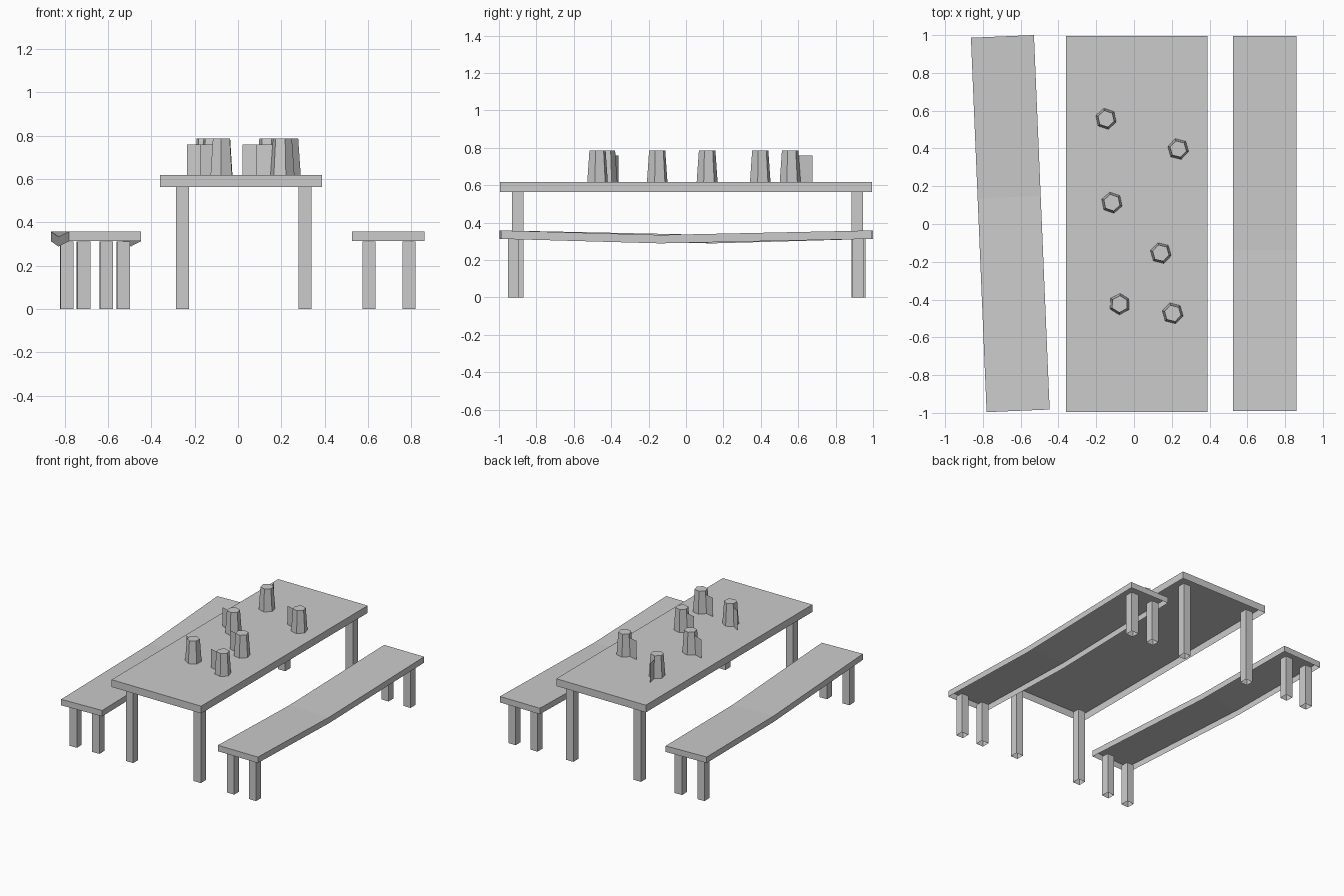
import bpy, bmesh, math
from mathutils import Matrix, Vector

cube = bpy.data.objects.get("Cube")
if cube:
    bpy.data.objects.remove(cube, do_unlink=True)

grey = bpy.data.materials.new("plain grey")
grey.use_nodes = True
colour = (0.6, 0.6, 0.6, 1)
grey.diffuse_color = colour
grey.node_tree.nodes["Principled BSDF"].inputs["Base Color"].default_value = colour


def finish(bm, name, place=Matrix()):
    mesh = bpy.data.meshes.new(name)
    bm.to_mesh(mesh)
    bm.free()
    mesh.materials.append(grey)
    ob = bpy.data.objects.new(name, mesh)
    ob.matrix_world = place
    bpy.context.collection.objects.link(ob)


def open_faces(bm, test):
    # Remove the faces whose normal passes the test
    bm.normal_update()
    gone = [f for f in bm.faces if test(f.normal.z)]
    bmesh.ops.delete(bm, geom=gone, context="FACES")


def is_bottom(z):
    return z < -0.9


def is_cap(z):
    return abs(z) > 0.9


def box(name, low, high, test, place=Matrix()):
    low, high = Vector(low), Vector(high)
    bm = bmesh.new()
    bmesh.ops.create_cube(bm, size=1)
    bmesh.ops.scale(bm, vec=high - low, verts=bm.verts)
    bmesh.ops.translate(bm, vec=(low + high) / 2, verts=bm.verts)
    open_faces(bm, test)
    finish(bm, name, place)


# Legs are square tubes, open at both ends
def legs(name, xs, ys, height, place=Matrix()):
    half = 0.03
    for x in xs:
        for y in ys:
            box(name, (x - half, y - half, 0), (x + half, y + half, height), is_cap, place)


# Table, open underneath
box("table_top", (-0.36, -0.994, 0.563), (0.388, 0.994, 0.618), is_bottom)
legs("table_leg", (-0.255, 0.31), (-0.9, 0.915), 0.563)


# Benches with a sagging seat, open underneath
def bench(name, x, angle):
    place = Matrix.Translation((x, 0.002, 0)) @ Matrix.Rotation(math.radians(angle), 4, "Z")
    bm = bmesh.new()
    profile = [(-0.992, 0.313), (-0.14, 0.289), (0.992, 0.313),
               (0.992, 0.358), (-0.14, 0.334), (-0.992, 0.358)]
    side = bm.faces.new([bm.verts.new((-0.167, y, z)) for y, z in profile])
    grown = bmesh.ops.extrude_face_region(bm, geom=[side], use_keep_orig=True)["geom"]
    bmesh.ops.translate(bm, vec=(0.334, 0, 0),
                        verts=[g for g in grown if isinstance(g, bmesh.types.BMVert)])
    bmesh.ops.recalc_face_normals(bm, faces=bm.faces)
    open_faces(bm, is_bottom)
    finish(bm, name + "_seat", place)
    legs(name + "_leg", (-0.087, 0.096), (-0.924, 0.918), 0.312, place)


bench("left_bench", 0.692, 0)
bench("right_bench", -0.655, 182.4)


# Six-sided mugs, each with a thin flat handle
def mug(x, y, dx, dy):
    bm = bmesh.new()
    bmesh.ops.create_cone(bm, cap_ends=True, segments=6, radius1=0.057,
                          radius2=0.045, depth=0.168)
    open_faces(bm, is_bottom)
    turn = math.atan2(dy, dx) - math.pi / 2
    finish(bm, "mug", Matrix.Translation((x, y, 0.702)) @ Matrix.Rotation(turn, 4, "Z"))
    bm = bmesh.new()
    corners = [(0.38, 0.618), (1, 0.618), (1, 0.76), (0.38, 0.76)]
    bm.faces.new([bm.verts.new((dx * t, dy * t, z)) for t, z in corners])
    finish(bm, "mug_handle", Matrix.Translation((x, y, 0)))


for spot in [(-0.148, 0.557, -0.025, 0.118), (0.234, 0.397, -0.12, 0.03),
             (-0.117, 0.113, -0.118, 0.04), (0.142, -0.154, -0.122, 0.03),
             (-0.076, -0.424, -0.1, 0.063), (0.205, -0.473, -0.12, 0.03)]:
    mug(*spot)
